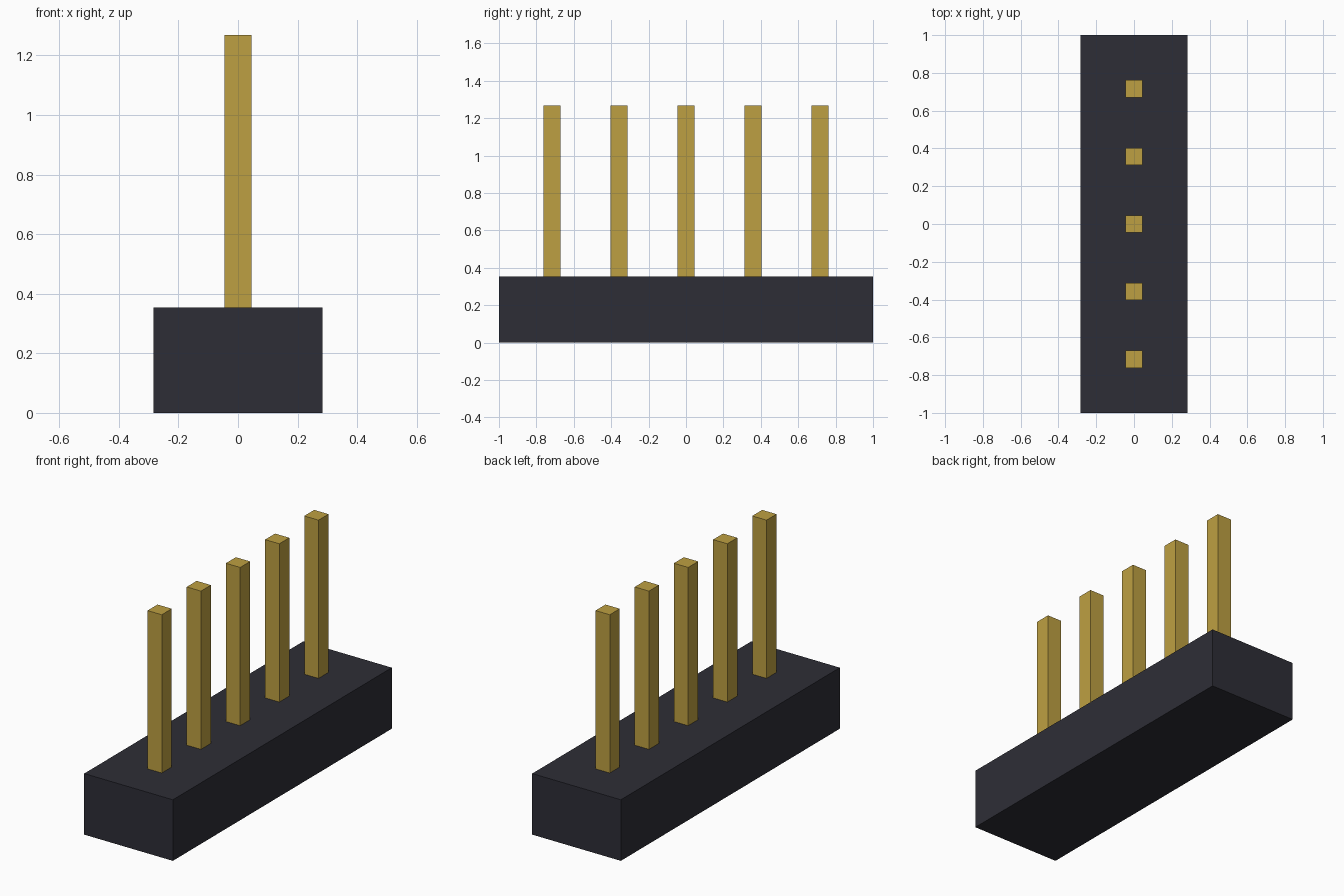
import bpy
import bmesh

default = bpy.data.objects.get("Cube")
if default:
    bpy.data.objects.remove(default, do_unlink=True)


def make_material(name, colour):
    mat = bpy.data.materials.new(name)
    mat.use_nodes = True
    mat.diffuse_color = colour
    mat.node_tree.nodes["Principled BSDF"].inputs["Base Color"].default_value = colour
    return mat


def make_box(name, size, y, bottom, top, mat):
    """Square-edged box, size = (x, y), spanning bottom to top."""
    bm = bmesh.new()
    bmesh.ops.create_cube(bm, size=1)
    bmesh.ops.scale(bm, vec=(size[0], size[1], top - bottom), verts=bm.verts)
    mesh = bpy.data.meshes.new(name)
    bm.to_mesh(mesh)
    bm.free()
    mesh.materials.append(mat)
    obj = bpy.data.objects.new(name, mesh)
    obj.location = (0, y, (bottom + top) / 2)
    bpy.context.collection.objects.link(obj)
    return obj


black = make_material("black_plastic", (0.027, 0.027, 0.037, 1))
gold = make_material("gold_metal", (0.515, 0.352, 0.054, 1))

# Plastic housing
make_box("housing", (0.567, 2.0), 0, 0, 0.353, black)

# Row of square pins, seated just above the underside of the housing
PITCH = 0.358
for i in range(5):
    make_box(f"pin_{i + 1}", (0.091, 0.091), (i - 2) * PITCH, 0.002, 1.268, gold)
